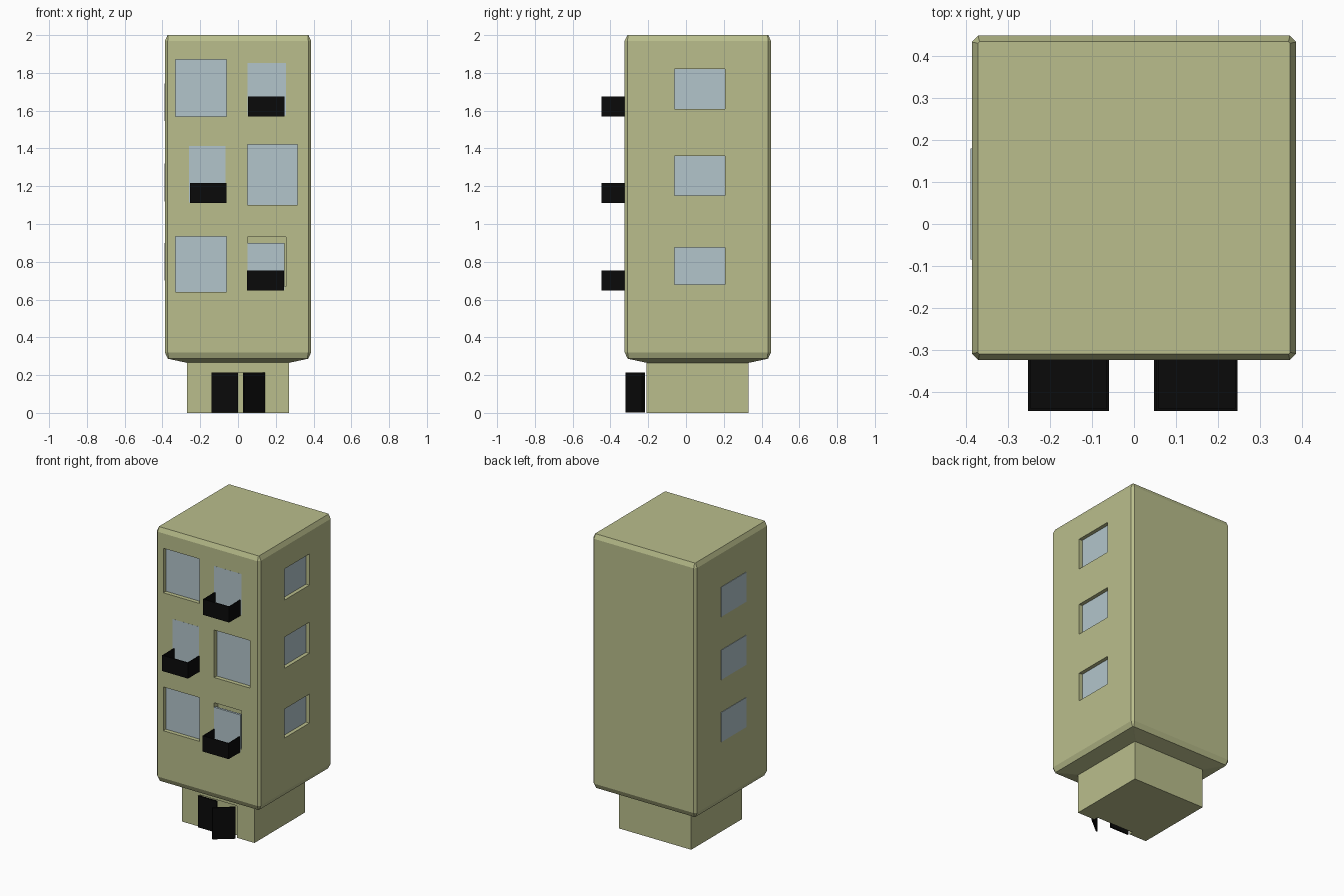
import bpy, bmesh
from math import atan2, hypot
from mathutils import Matrix

if "Cube" in bpy.data.objects:
    bpy.data.objects.remove(bpy.data.objects["Cube"])


def material(name, rgb):
    m = bpy.data.materials.new(name)
    m.diffuse_color = (*rgb, 1)
    m.use_nodes = True
    m.node_tree.nodes["Principled BSDF"].inputs["Base Color"].default_value = m.diffuse_color
    return m


WALL = material("wall_paint", (0.49, 0.515, 0.263))
GLASS = material("pale_glass", (0.45, 0.56, 0.60))
BLACK = material("black_paint", (0.003, 0.003, 0.003))


def finish(name, bm, mat):
    bmesh.ops.recalc_face_normals(bm, faces=bm.faces)
    me = bpy.data.meshes.new(name)
    bm.to_mesh(me)
    bm.free()
    ob = bpy.data.objects.new(name, me)
    bpy.context.collection.objects.link(ob)
    if mat:
        me.materials.append(mat)
    return ob


def add_box(bm, x, y, z):
    size = Matrix.Diagonal((x[1] - x[0], y[1] - y[0], z[1] - z[0], 1))
    mid = Matrix.Translation([sum(v) / 2 for v in (x, y, z)])
    bmesh.ops.create_cube(bm, size=1, matrix=mid @ size)


def box(name, x, y, z, mat):
    bm = bmesh.new()
    add_box(bm, x, y, z)
    return finish(name, bm, mat)


def carve(target, holes):
    # Cut a set of box shaped recesses, then discard the cutter
    bm = bmesh.new()
    for h in holes:
        add_box(bm, *h)
    cutter = finish("recess_cutter", bm, None)
    cutter.hide_render = True
    mod = target.modifiers.new("recesses", 'BOOLEAN')
    mod.operation = 'DIFFERENCE'
    mod.solver = 'EXACT'
    mod.object = cutter
    bpy.context.view_layer.objects.active = target
    bpy.ops.object.modifier_apply(modifier=mod.name)
    bpy.data.objects.remove(cutter)


# Tower: chamfered square rings lofted from the soffit to the roof
CY, W, FRONT = 0.0625, 0.387, -0.322
bm = bmesh.new()
rings = []
for half, c, z in [(0.27, 0.004, 0.265), (0.372, 0.006, 0.287), (W, 0.015, 0.32),
                   (W, 0.015, 1.97), (0.373, 0.004, 2.0)]:
    q = half - c
    pts = [(half, -q), (half, q), (q, half), (-q, half),
           (-half, q), (-half, -q), (-q, -half), (q, -half)]
    rings.append([bm.verts.new((x, y + CY, z)) for x, y in pts])
for a, b in zip(rings, rings[1:]):
    for i in range(8):
        j = (i + 1) % 8
        bm.faces.new((a[i], a[j], b[j], b[i]))
bm.faces.new(rings[0])
bm.faces.new(rings[-1])
tower = finish("tower", bm, WALL)

# Ground floor
base = box("ground_floor", (-0.27, 0.27), (-0.21, 0.33), (0, 0.27), WALL)

big = [((-0.33, -0.06), (1.57, 1.87)), ((0.05, 0.315), (1.10, 1.42)), ((-0.33, -0.06), (0.64, 0.935))]
side = [(1.61, 1.82), (1.15, 1.36), (0.68, 0.875)]
doors = [((0.05, 0.255), (1.575, 1.852)), ((-0.26, -0.06), (1.11, 1.412)), ((0.05, 0.255), (0.67, 0.93))]
SY = (-0.06, 0.207)

holes = [(x, (-0.5, FRONT + 0.04), z) for x, z in big + doors[2:]]
holes += [((W - 0.04, 0.5), SY, z) for z in side]
carve(tower, holes)
carve(base, [((-0.14, 0.14), (-0.3, -0.18), (-0.1, 0.215))])

# Recessed front and right windows
for x, z in big:
    box("front_window", x, (FRONT + 0.025, FRONT + 0.04), z, GLASS)
for z in side:
    box("right_window", (W - 0.04, W - 0.025), SY, z, GLASS)
# Flush left windows
for z0 in (1.545, 1.12, 0.70):
    box("left_window", (-0.39, -0.37), (-0.085, 0.18), (z0, z0 + 0.2), GLASS)

# Balcony panes and open topped balconies
panes = [((0.05, 0.255), (1.575, 1.852)), ((-0.26, -0.065), (1.115, 1.412)), ((0.05, 0.245), (0.65, 0.90))]
for x, z in panes:
    box("balcony_pane", x, (FRONT - 0.003, FRONT + 0.012), z, GLASS)
for x0, x1, z in [(0.052, 0.247, 1.57), (-0.253, -0.06, 1.11), (0.048, 0.243, 0.648)]:
    t, y0, y1, top = 0.006, -0.447, FRONT, z + 0.106
    bm = bmesh.new()
    add_box(bm, (x0, x1), (y0, y1), (z, z + t))
    add_box(bm, (x0, x1), (y0, y0 + t), (z, top))
    add_box(bm, (x0, x0 + t), (y0, y1), (z, top))
    add_box(bm, (x1 - t, x1), (y0, y1), (z, top))
    finish("balcony", bm, BLACK)

# Entrance leaves: one closed, one swung open
for name, (ax, ay), (bx, by) in [("closed_door", (-0.14, -0.222), (0.0, -0.222)),
                                 ("open_door", (0.03, -0.317), (0.14, -0.228))]:
    length = hypot(bx - ax, by - ay)
    leaf = box(name, (0, length), (-0.005, 0.005), (0.003, 0.215), BLACK)
    leaf.location = (ax, ay, 0)
    leaf.rotation_euler.z = atan2(by - ay, bx - ax)
